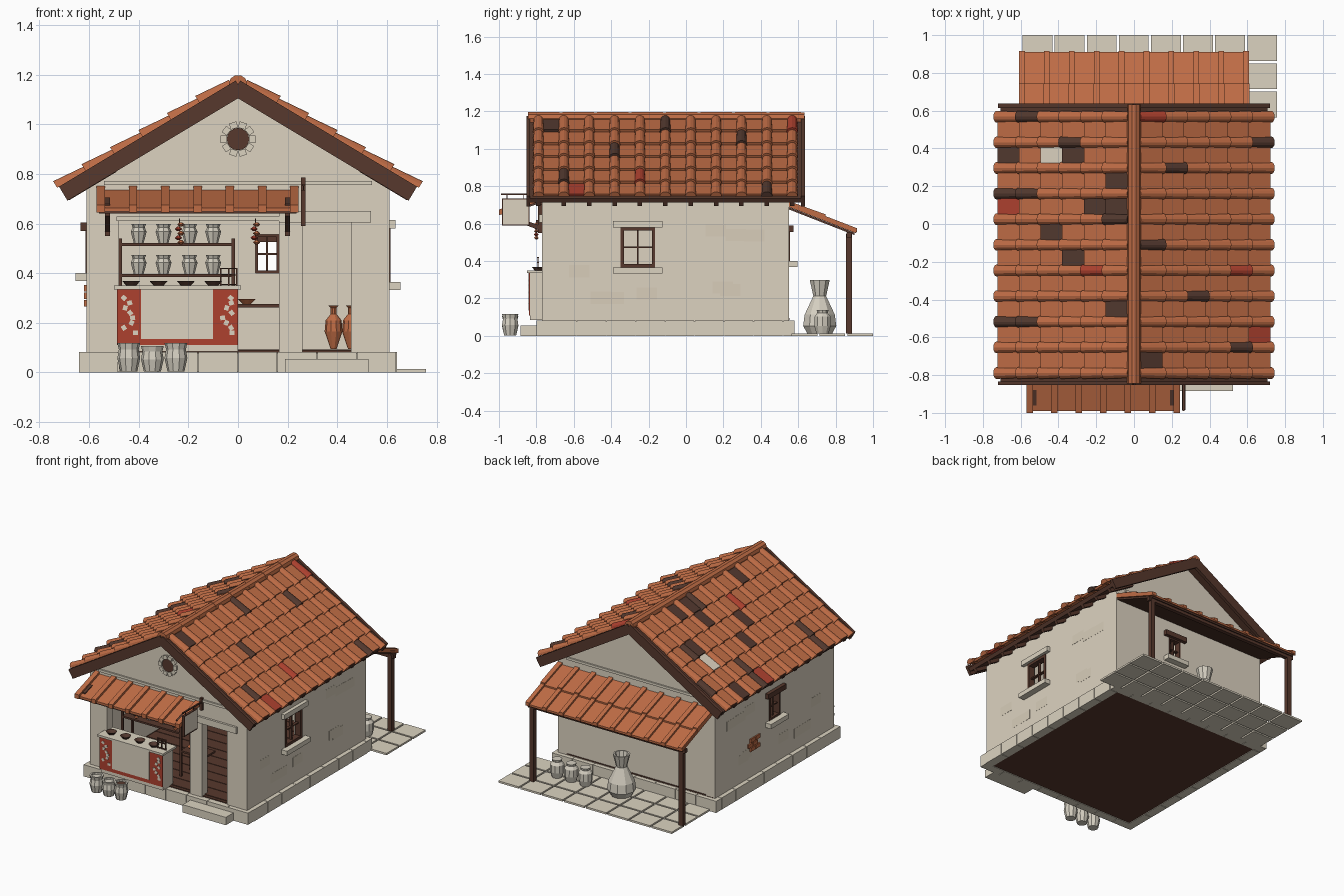
import bpy, bmesh, math, random
from mathutils import Matrix, Vector

if "Cube" in bpy.data.objects:
    bpy.data.objects.remove(bpy.data.objects["Cube"])
random.seed(4)


def material(name, *rgb):
    m = bpy.data.materials.new(name)
    m.use_nodes = True
    m.diffuse_color = (*rgb, 1)
    m.node_tree.nodes["Principled BSDF"].inputs["Base Color"].default_value = (*rgb, 1)
    return m


MATS = [material("plaster", .72, .65, .53), material("terracotta", .52, .15, .06),
        material("dark_wood", .095, .04, .026), material("red_paint", .42, .052, .028),
        material("pale_stone", .71, .65, .53), material("charred_tile", .085, .04, .028),
        material("grey_clay", .66, .62, .53), material("worn_plaster", .69, .615, .49)]
PLASTER, TILE, WOOD, RED, STONE, DARK, CLAY, WORN = range(8)


class Part:
    """One named object collected from boxes, lofts and lathes."""
    def __init__(self, name):
        self.name, self.bm = name, bmesh.new()

    def box(self, x, y, z, m, M=Matrix()):
        c = Vector(((x[0] + x[1]) / 2, (y[0] + y[1]) / 2, (z[0] + z[1]) / 2))
        T = M @ Matrix.Translation(c) @ Matrix.Diagonal((x[1] - x[0], y[1] - y[0], z[1] - z[0], 1))
        for v in bmesh.ops.create_cube(self.bm, size=1, matrix=T)["verts"]:
            for f in v.link_faces:
                f.material_index = m

    def loft(self, rings, m, M=Matrix()):
        vs = [[self.bm.verts.new(M @ Vector(p)) for p in r] for r in rings]
        n = len(vs[0])
        faces = [vs[0][::-1], vs[-1]]
        for a, b in zip(vs, vs[1:]):
            faces += [(a[i], a[(i + 1) % n], b[(i + 1) % n], b[i]) for i in range(n)]
        for f in faces:
            self.bm.faces.new(f).material_index = m

    def lathe(self, profile, loc, m, n=10):
        self.loft([[(r * math.cos(math.tau * k / n), r * math.sin(math.tau * k / n), z)
                    for k in range(n)] for r, z in profile], m, Matrix.Translation(loc))

    def slab(self, x, a, b, t, m):
        """Sloping board across x, from (y, z) point a to point b."""
        self.loft([[(u, *a), (u, *b), (u, b[0], b[1] - t), (u, a[0], a[1] - t)] for u in x], m)

    def done(self):
        bmesh.ops.recalc_face_normals(self.bm, faces=self.bm.faces)
        me = bpy.data.meshes.new(self.name)
        self.bm.to_mesh(me)
        for m in MATS:
            me.materials.append(m)
        bpy.context.collection.objects.link(bpy.data.objects.new(self.name, me))


def wall(name, along, depth, span, top, holes):
    p, u = Part(name), span[0]
    put = lambda a, z: p.box(a, depth, z, PLASTER) if along == "x" else p.box(depth, a, z, PLASTER)
    for a, b, lo, hi in holes:
        put((u, a), (.06, top))
        if lo > .1:
            put((a, b), (.06, lo))
        put((a, b), (hi, top))
        u = b
    put((u, span[1]), (.06, top))
    p.done()


# Floor, stone base and walls
p = Part("floor")
p.box((-.6, .6), (-.76, .55), (.004, .088), WOOD)
for i in range(13):
    p.box((-.54, .54), (-.74 + i * .1, -.645 + i * .1), (.088, .093), WOOD)
p.done()
p = Part("base_stones")
for s in (-1, 1):
    p.box(sorted((s * .59, s * .632)), (-.792, .572), (.003, .078), STONE)
for y in ((-.792, -.75), (.53, .572)):
    p.box((-.6, .6), y, (.003, .078), STONE)
for i in range(8):
    a = -.64 + i * .16
    for y in ((-.8, -.74), (.52, .58)):
        p.box((a, a + .157), y, (0, .082), STONE)
    for x in ((-.64, -.58), (.58, .64)):
        p.box(x, (-.74 + i * .1575, -.586 + i * .1575), (0, .082), STONE)
p.done()
wall("front_wall", "x", (-.77, -.71), (-.61, .61), .755, [(-.48, .165, .06, .61), (.26, .455, .06, .61)])
wall("back_wall", "x", (.49, .55), (-.61, .61), .755, [(.07, .165, .4, .555)])
wall("left_wall", "y", (.55, .61), (-.71, .49), .755, [(-.35, -.165, .365, .58)])
wall("right_wall", "y", (-.61, -.55), (-.71, .49), .755, [(-.17, -.05, .4, .57)])
p = Part("gables")
for y in ((-.77, -.71), (.49, .55)):
    p.loft([[(-.61, v, .755), (.61, v, .755), (0, v, 1.122)] for v in y], PLASTER)
for y in ((-.78, -.77), (.55, .56)):
    p.box((-.54, .54), y, (.755, .772), STONE)
p.done()
p = Part("plaster_patches")
for i in range(12):
    y, z = random.uniform(-.7, .4), random.uniform(.12, .6)
    if not (-.52 < y < -.0 and z > .2):
        for s in (-1, 1):
            p.box(sorted((s * .61, s * .611)), (y, y + .11), (z, z + .065), WORN)
p.done()


# Windows with lintel and sill
def window(name, along, face, out, u, z, lintel, w):
    p = Part(name)

    def put(a, d, h, m):
        d = sorted((face + out * d[0], face + out * d[1]))
        p.box(a, d, h, m) if along == "x" else p.box(d, a, h, m)
    mid, zm = (u[0] + u[1]) / 2, (z[0] + z[1]) / 2
    for a in (u[0], u[1] - w):
        put((a, a + w), (-.04, .005), z, WOOD)
    for h in (z[0], z[1] - w):
        put(u, (-.04, .005), (h, h + w), WOOD)
    put((mid - .004, mid + .004), (-.03, -.01), z, WOOD)
    put(u, (-.03, -.01), (zm - .004, zm + .004), WOOD)
    put((u[0] - .04, u[1] + .04), (-.01, .025), (z[1], z[1] + .035), lintel)
    put((u[0] - .04, u[1] + .04), (-.01, .045), (z[0] - .032, z[0]), STONE)
    p.done()


window("left_window", "y", .61, 1, (-.35, -.165), (.365, .58), STONE, .018)
window("right_window", "y", -.61, -1, (-.17, -.05), (.4, .57), WOOD, .013)
window("back_window", "x", .55, 1, (.07, .165), (.4, .555), WOOD, .01)
p = Part("exposed_bricks")
for r in range(3):
    for c in range(2):
        y = .06 + c * .055 + (r % 2) * .025
        p.box((-.62, -.6), (y, y + .05), (.265 + r * .031, .291 + r * .031), TILE)
p.done()

# Round vent in the front gable
p = Part("round_vent")
R = Matrix.Translation((0, -.765, .94)) @ Matrix.Rotation(math.pi / 2, 4, "X")
p.loft([[(.045 * math.cos(k * math.tau / 16), .045 * math.sin(k * math.tau / 16), h)
         for k in range(16)] for h in (0, .012)], WOOD, R)
for k in range(10):
    p.box((.045, .07), (-.015, .015), (0, .02), STONE, R @ Matrix.Rotation(k * math.tau / 10, 4, "Z"))
p.done()

# Main roof: x runs down the slope in local space
ANG, PITCH, STEP = math.atan(.6), .1357, .1335
COVER = {-1: {DARK: [(0, 4), (1, 2), (3, 4), (3, 5), (4, 0), (8, 4), (8, 5)], RED: [(6, 1)]},
         1: {DARK: [(1, 5), (2, 1), (5, 0), (7, 2), (9, 4)], RED: [(0, 0), (6, 4)]}}
PAN = {-1: {DARK: [(1, 5), (1, 2), (2, 0), (3, 1), (3, 0), (4, 3), (5, 2), (7, 0)],
            RED: [(3, 5)], PLASTER: [(1, 3)]},
       1: {DARK: [(9, 0)], RED: [(8, 5)]}}


def pick(table, key):
    return next((m for m, keys in table.items() if key in keys), TILE)


deck, tiles, covers = Part("roof_frame"), Part("pan_tiles"), Part("cover_tiles")
for s in (-1, 1):
    c, n = math.cos(ANG), math.sin(ANG)
    M = Matrix(((s * c, 0, s * n, 0), (0, 1, 0, 0), (-n, 0, c, 1.16), (0, 0, 0, 1)))
    deck.box((0, .825), (-.84, .62), (-.026, 0), WOOD, M)
    for y in ((-.853, -.833), (.615, .637)):
        deck.box((0, .83), y, (-.048, .018), WOOD, M)
    for j in range(11):
        y = .568 - j * PITCH
        deck.box((.6, .822), (y - .012, y + .012), (-.05, -.026), WOOD, M)
        for i in range(6):
            a, b = .022 + i * STEP, .026 + (i + 1) * STEP
            arc = [(math.cos(k * math.pi / 6), math.sin(k * math.pi / 6)) for k in range(7)]
            covers.loft([[(x, y + r * u, h + r * v) for u, v in arc]
                         for x, r, h in ((a, .026, .009), (b + .012, .031, .018))], pick(COVER[s], (j, i)), M)
            if j < 10:
                q, w = y - PITCH / 2, .052
                tiles.loft([[(x, q - w, h), (x, q + w, h), (x, q + w, h + .014), (x, q - w, h + .014)]
                            for x, h in ((a, 0), (b, .014))], pick(PAN[s], (j, i)), M)
for part in (deck, tiles, covers):
    part.done()
p = Part("ridge_cap")
for i in range(8):
    a = -.845 + i * .1845
    p.loft([[(r * math.cos(k * math.tau / 10), y, 1.162 + r * math.sin(k * math.tau / 10))
             for k in range(10)] for y, r in ((a, .037), (a + .186, .035))], TILE)
p.done()

# Front awning with braces
p = Part("front_awning")
p.slab((-.57, .24), (-.77, .735), (-.99, .662), .012, TILE)
p.slab((-.56, .235), (-.77, .723), (-.985, .65), .01, WOOD)
for i in range(7):
    x = -.553 + i * .13
    p.slab((x - .017, x + .017), (-.77, .752), (-1, .675), .03, TILE)
for x in (-.525, .2):
    p.slab((x - .01, x + .01), (-.77, .585), (-.96, .655), .025, WOOD)
    p.slab((x - .01, x + .01), (-.88, .705), (-.96, .679), .03, WOOD)
    p.box((x - .01, x + .01), (-.79, -.77), (.55, .72), WOOD)
p.box((-.49, .17), (-.785, -.76), (.61, .628), STONE)
p.done()

# Rear lean-to in two tile courses, and its posts
p = Part("rear_canopy")
p.slab((-.61, .61), (.55, .703), (.91, .562), .014, TILE)
p.slab((-.61, .61), (.55, .706), (.745, .637), .012, TILE)
p.slab((-.6, .6), (.55, .688), (.9, .551), .012, WOOD)
for i in range(10):
    x = -.593 + i * .1318
    p.slab((x - .015, x + .015), (.55, .716), (.915, .575), .022, TILE)
    p.slab((x - .017, x + .017), (.55, .72), (.745, .65), .022, TILE)
for x in (-.58, .58):
    p.box((x - .016, x + .016), (.855, .887), (.012, .545), WOOD)
p.box((-.61, .61), (.857, .885), (.525, .552), WOOD)
p.done()
p = Part("patio_paving")
for i in range(8):
    for j in range(3):
        x, y = -.59 + i * .17, .565 + j * .149
        p.box((x, x + .158), (y, y + .137), (0, .013), STONE)
p.done()

# Shop counter, door step and lintel
p = Part("counter")
p.box((-.48, 0), (-.835, -.72), (.085, .335), PLASTER)
p.box((-.487, 0), (-.84, -.835), (.11, .335), RED)
p.box((-.39, -.1), (-.843, -.84), (.135, .335), PLASTER)
p.box((-.5, .012), (-.85, -.7), (.335, .35), STONE)
for x in (-.435, -.05):
    for k in range(8):
        T = Matrix.Translation((x + random.uniform(-.03, .03), -.841, .16 + k * .02))
        p.box((-.01, .01), (-.002, .002), (-.009, .009), PLASTER, T @ Matrix.Rotation(k, 4, "Y"))
for x in (-.43, -.32, -.21, -.1):
    p.lathe([(.02, 0), (.036, .018), (.03, .018), (.01, .006)], (x, -.79, .35), DARK)
p.done()
p = Part("counter_scale")
for x in (-.07, -.038, -.006):
    p.box((x - .003, x + .003), (-.795, -.789), (.35, .42), WOOD)
for z in (.352, .39, .416):
    p.box((-.073, -.003), (-.797, -.787), (z, z + .005), WOOD)
p.done()
p = Part("door_stonework")
p.box((.19, .525), (-.885, -.8), (0, .055), STONE)
p.box((.165, .535), (-.785, -.76), (.605, .65), STONE)
p.done()

# Interior shelving, table and vessels
JAR = [(.02, 0), (.032, .045), (.024, .062), (.03, .076)]
p = Part("shelf_rack")
for x in (-.475, -.02):
    for y in (-.61, -.5):
        p.box((x - .007, x + .007), (y, y + .014), (.09, .54), WOOD)
for z in (.385, .51):
    p.box((-.475, -.02), (-.61, -.486), (z, z + .012), WOOD)
p.box((-.02, .165), (-.61, -.486), (.262, .275), WOOD)
p.lathe([(.015, 0), (.035, .02)], (.035, -.55, .275), TILE)
p.done()
p = Part("shelf_jars")
for x in (-.4, -.3, -.195, -.1):
    for z in (.397, .522):
        p.lathe(JAR, (x, -.55, z), CLAY, 8)
p.done()
p = Part("amphorae")
for x in (.385, .455):
    p.lathe([(.012, 0), (.036, .07), (.032, .115), (.012, .14), (.012, .165), (.022, .175)],
            (x, -.45, .095), TILE)
p.done()

# Outdoor pots
p = Part("front_pots")
for x, h, fill in ((-.44, 1, CLAY), (-.345, .9, CLAY), (-.25, 1, WOOD)):
    p.lathe([(.034, 0), (.046, .055 * h), (.04, .09 * h), (.046, .115 * h), (.034, .115 * h),
             (.03, .08 * h)], (x, -.94, .003), CLAY)
    p.lathe([(.031, .1 * h), (.031, .104 * h)], (x, -.94, .003), fill)
p.done()
p = Part("rear_vessels")
p.lathe([(.07, 0), (.093, .04), (.085, .1), (.036, .2), (.056, .285), (.045, .285), (.028, .21)],
        (0, .715, .013), CLAY)
for x in (.27, .38, .49):
    p.lathe([(.034, 0), (.046, .04), (.045, .09), (.03, .11), (.033, .125)], (x, .73, .013), CLAY)
p.done()

# Hanging sign and strings of peppers
p = Part("hanging_sign")
p.box((.257, .269), (-.98, -.84), (.595, .73), PLASTER)
for z in (.59, .729):
    p.box((.254, .272), (-.983, -.837), (z, z + .005), WOOD)
for y in (-.984, -.841):
    p.box((.254, .272), (y, y + .005), (.59, .734), WOOD)
p.box((.258, .268), (-.99, -.77), (.752, .76), WOOD)
for y in (-.96, -.87):
    p.box((.261, .265), (y, y + .005), (.73, .755), WOOD)
p.box((.254, .272), (-.79, -.77), (.7, .785), WOOD)
p.done()
p = Part("pepper_strings")
for x in (-.235, .07):
    for k in range(5):
        p.lathe([(.005, 0), (.015, .009), (.005, .018)],
                (x + (-1) ** k * .005, -.8, .515 + k * .018), RED if k % 2 else TILE, 6)
    p.box((x - .002, x + .002), (-.802, -.785), (.6, .62), WOOD)
p.done()
